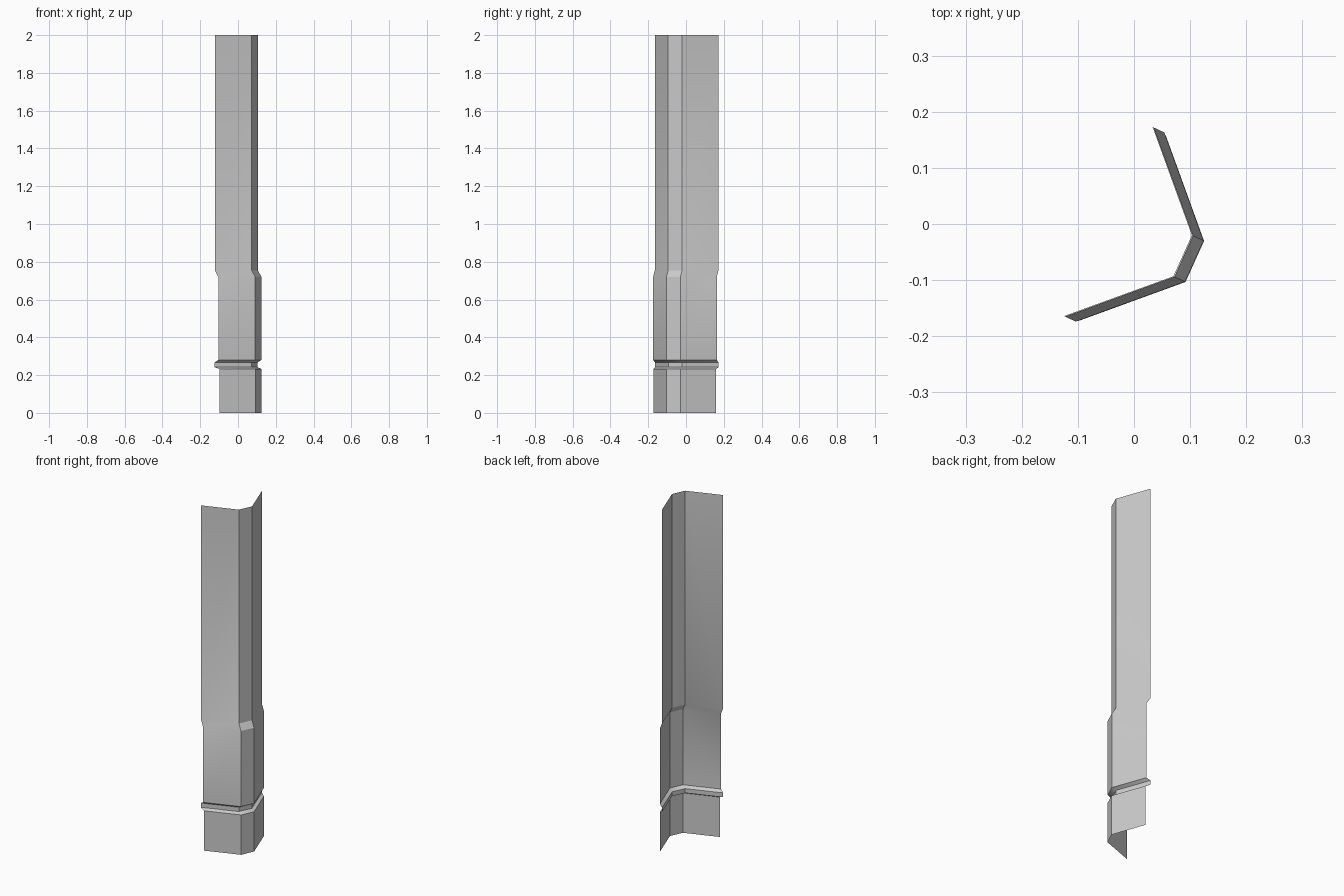
import bpy, bmesh
from mathutils import Vector

if "Cube" in bpy.data.objects:
    bpy.data.objects.remove(bpy.data.objects["Cube"])

# Plan profile of the bent trim sheet (left end, two corners, back end)
profile = [Vector(p) for p in ((-0.123, -0.165), (0.072, -0.094), (0.105, -0.021), (0.035, 0.172))]
outward = Vector((0.906, -0.423))

# Levels: height, outward shift, trim of the free ends
levels = [(0.0, 0.022, 0.005), (0.232, 0.022, 0.005), (0.242, -0.002, 0.0), (0.267, -0.002, 0.0),
          (0.28, 0.021, 0.0), (0.72, 0.021, 0.0), (0.755, 0.0, 0.0), (2.0, 0.0, 0.0)]


def ring(bm, z, shift, trim):
    pts = [p + outward * shift for p in profile]
    pts[0] += (pts[1] - pts[0]).normalized() * trim
    pts[3] += (pts[2] - pts[3]).normalized() * trim
    return [bm.verts.new((p.x, p.y, z)) for p in pts]


# Corner trim: open sheet with base, inset groove, shaft and stepped upper part
bm = bmesh.new()
rows = [ring(bm, *lv) for lv in levels]
for low, high in zip(rows, rows[1:]):
    for i in range(3):
        bm.faces.new((low[i], low[i + 1], high[i + 1], high[i]))
mesh = bpy.data.meshes.new("corner_trim")
bm.to_mesh(mesh)
bm.free()
trim = bpy.data.objects.new("corner_trim", mesh)
bpy.context.collection.objects.link(trim)

# Soft shading on the shallow step, hard corners elsewhere
bpy.context.view_layer.objects.active = trim
trim.select_set(True)
bpy.ops.object.shade_smooth_by_angle(angle=0.53)
